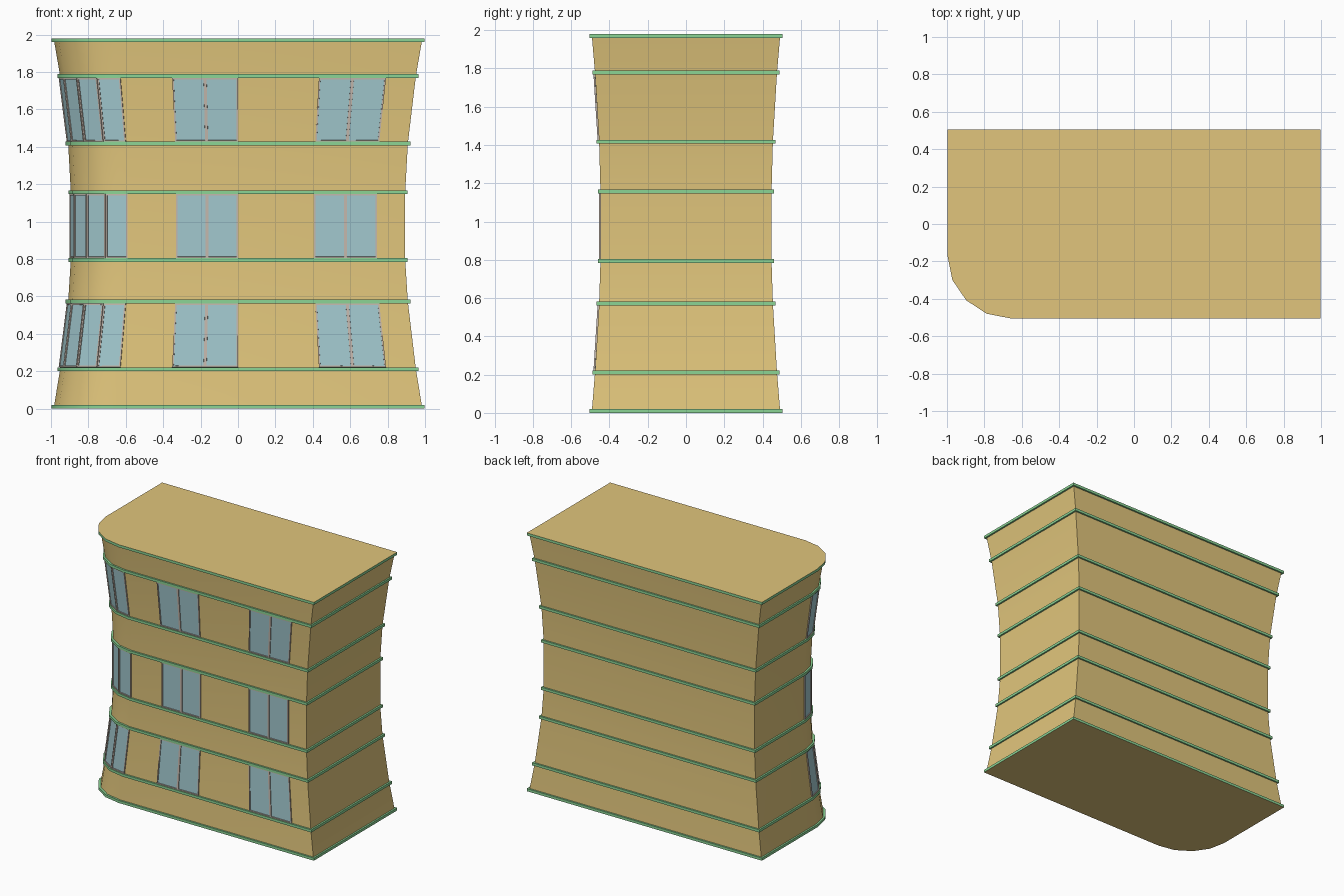
import bpy, bmesh, math
from mathutils import Vector

if "Cube" in bpy.data.objects:
    bpy.data.objects.remove(bpy.data.objects["Cube"])


def material(name, rgb):
    m = bpy.data.materials.new(name)
    m.diffuse_color = (*rgb, 1)
    m.use_nodes = True
    m.node_tree.nodes["Principled BSDF"].inputs["Base Color"].default_value = m.diffuse_color
    return m


TAN = material("tan_plaster", (0.75, 0.56, 0.20))
GREEN = material("green_trim", (0.26, 0.66, 0.30))
FRAME = material("frame_grey", (0.56, 0.48, 0.42))
GLASS = material("blue_glass", (0.36, 0.58, 0.62))

# Plan outline at unit scale: rectangle with a rounded front-left corner
CORNER = [(-0.66 - 0.34 * math.cos(math.radians(22.5 * i)),
           -0.17 - 0.33 * math.sin(math.radians(22.5 * i))) for i in range(5)]
OUTLINE = CORNER + [(1, -0.5), (1, 0.5), (-1, 0.5)]

# Trim levels (bottom of band, wall scale there)
T = 0.02
BANDS = [(0, 0.984), (0.201, 0.951), (0.562, 0.908), (0.784, 0.894),
         (1.147, 0.894), (1.407, 0.908), (1.768, 0.951), (1.96, 0.984)]
LIP = 0.013


def place(p, s, z, o=0.0):
    return Vector((p[0] * (s + o), p[1] * (s + 2 * o), z))


def finish(bm, name, mats, smooth=True):
    me = bpy.data.meshes.new(name)
    bm.to_mesh(me)
    bm.free()
    for m in mats:
        me.materials.append(m)
    ob = bpy.data.objects.new(name, me)
    bpy.context.collection.objects.link(ob)
    if smooth:
        bpy.ops.object.select_all(action='DESELECT')
        ob.select_set(True)
        bpy.context.view_layer.objects.active = ob
        bpy.ops.object.shade_smooth_by_angle(angle=math.radians(30))
    return ob


def loft(name, rings, mat, closed=False):
    """Skin a list of (scale, z, offset) plan rings, listed bottom to top."""
    bm = bmesh.new()
    loops = [[bm.verts.new(place(p, *r)) for p in OUTLINE] for r in rings]
    n = len(OUTLINE)
    pairs = list(zip(loops, loops[1:]))
    if closed:
        pairs.append((loops[-1], loops[0]))
    for a, b in pairs:
        for i in range(n):
            j = (i + 1) % n
            bm.faces.new((a[i], a[j], b[j], b[i]))
    return finish(bm, name, [mat])


def cap(name, s, z, up):
    bm = bmesh.new()
    f = bm.faces.new([bm.verts.new(place(p, s, z, LIP)) for p in OUTLINE])
    if not up:
        f.normal_flip()
    finish(bm, name, [TAN], False)


# Waisted walls, roof and base
loft("walls", [(s, z + T / 2, 0) for z, s in BANDS], TAN)
cap("roof", BANDS[-1][1], BANDS[-1][0] + T, True)
cap("base", BANDS[0][1], 0, False)

# Green trim bands around every level
for k, (z, s) in enumerate(BANDS):
    rings = [(s, z, 0), (s, z, LIP), (s, z + T, LIP), (s, z + T, 0)]
    if k == 0:
        loft("base_trim", rings[1:], GREEN)
    elif k == len(BANDS) - 1:
        loft("roof_trim", rings[:3], GREEN)
    else:
        loft(f"trim_band_{k}", rings, GREEN, True)


def pane(bm, p, q, lo, hi):
    """One framed pane between plan points p and q, leaning with the wall."""
    quad = [place(p, lo[1], lo[0]), place(q, lo[1], lo[0]),
            place(q, hi[1], hi[0]), place(p, hi[1], hi[0])]
    n = (quad[1] - quad[0]).cross(quad[3] - quad[0]).normalized()
    back = [bm.verts.new(v) for v in quad]
    front = [bm.verts.new(v + n * 0.008) for v in quad]
    for i in range(4):
        j = (i + 1) % 4
        bm.faces.new((back[i], back[j], front[j], front[i]))
    face = bm.faces.new(front)
    bm.normal_update()
    bmesh.ops.inset_region(bm, faces=[face], thickness=0.011)
    bmesh.ops.inset_region(bm, faces=[face], thickness=0.0005, depth=-0.005)
    face.material_index = 1


def split(x0, x1):
    m = (x0 + x1) / 2
    return [(x0, -0.5), (m, -0.5), (x1, -0.5)]


# Curved corner window plus two double windows on each floor
WINDOWS = {"corner_window": CORNER, "middle_window": split(-0.37, 0.0),
           "right_window": split(0.455, 0.832)}
for floor, k in enumerate((1, 3, 5), 1):
    lo = (BANDS[k][0] + T, BANDS[k][1])
    hi = BANDS[k + 1]
    for name, pts in WINDOWS.items():
        bm = bmesh.new()
        for p, q in zip(pts, pts[1:]):
            pane(bm, p, q, lo, hi)
        finish(bm, f"{name}_{floor}", [FRAME, GLASS], False)
